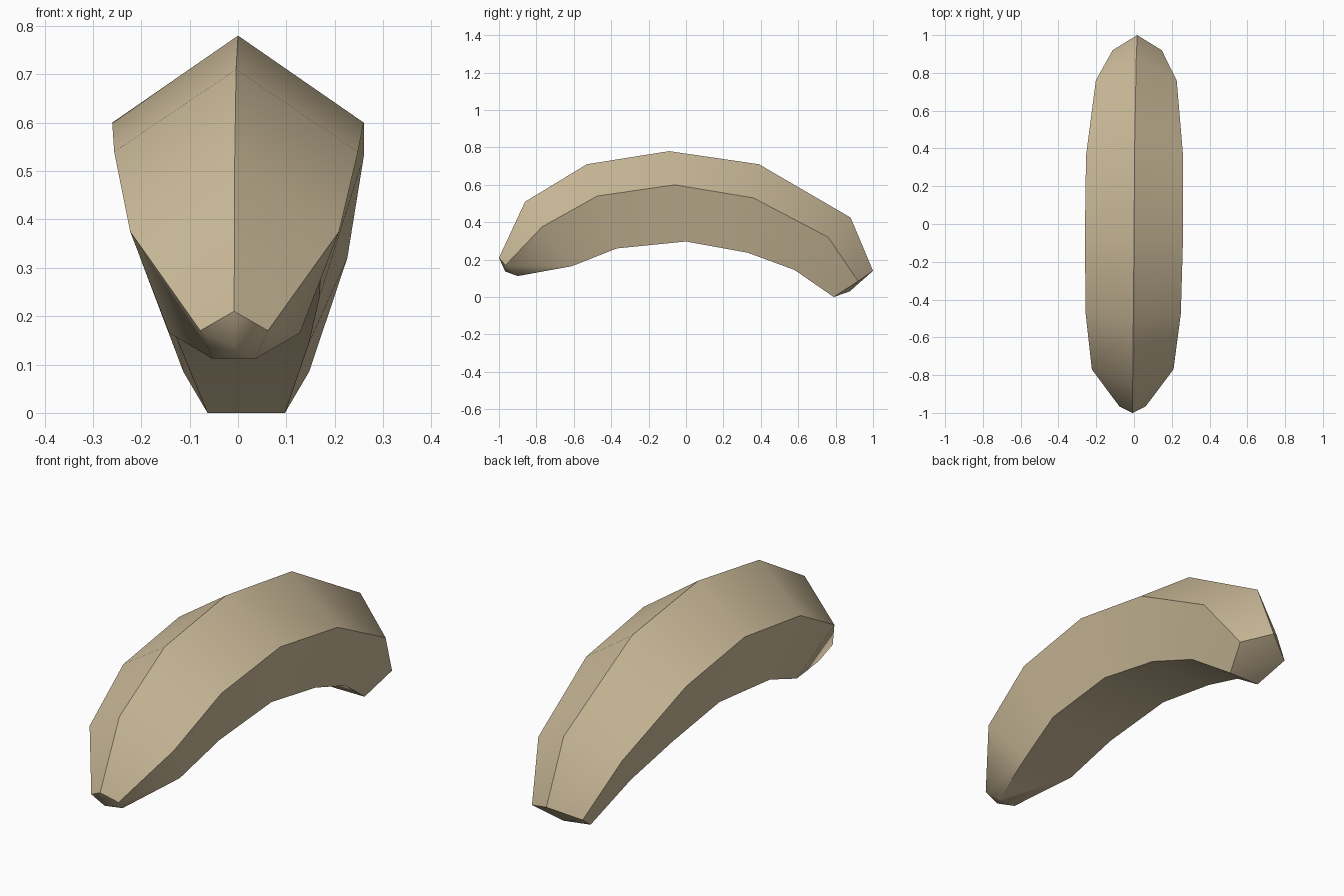
import bpy, bmesh, math

if "Cube" in bpy.data.objects:
    bpy.data.objects.remove(bpy.data.objects["Cube"])

# Curved five-sided fruit, lofted through seven pentagon sections
# ridge (y, z) | side (y, z, half width) | underside (y, z, half width) | x centre
SECTIONS = [
    ((-1.00, 0.21), (-0.965, 0.17, 0.07), (-0.90, 0.112, 0.045), -0.008),
    ((-0.86, 0.51), (-0.77, 0.375, 0.216), (-0.61, 0.165, 0.135), -0.007),
    ((-0.53, 0.71), (-0.475, 0.54, 0.252), (-0.37, 0.26, 0.168), -0.004),
    ((-0.09, 0.78), (-0.06, 0.60, 0.26), (0.00, 0.297, 0.172), 0.0),
    ((0.39, 0.71), (0.36, 0.53, 0.257), (0.33, 0.237, 0.165), 0.003),
    ((0.88, 0.425), (0.76, 0.32, 0.214), (0.58, 0.145, 0.135), 0.012),
    ((1.00, 0.14), (0.92, 0.085, 0.13), (0.79, 0.00, 0.08), 0.017),
]
TIPS = [(-0.008, -0.967, 0.137), (0.017, 0.875, 0.03)]

skin = bpy.data.materials.new("tan skin")
skin.diffuse_color = (0.62, 0.51, 0.33, 1)
skin.use_nodes = True
skin.node_tree.nodes["Principled BSDF"].inputs["Base Color"].default_value = skin.diffuse_color

bm = bmesh.new()
rings = []
for (ry, rz), (sy, sz, sw), (by, bz, bw), cx in SECTIONS:
    pts = [(cx, ry, rz), (cx + sw, sy, sz), (cx + bw, by, bz),
           (cx - bw, by, bz), (cx - sw, sy, sz)]
    rings.append([bm.verts.new(p) for p in pts])

# Long sides
for a, b in zip(rings, rings[1:]):
    for i in range(5):
        j = (i + 1) % 5
        bm.faces.new((a[i], a[j], b[j], b[i]))

# Slightly domed ends
for ring, tip in ((rings[0], TIPS[0]), (rings[-1], TIPS[1])):
    centre = bm.verts.new(tip)
    for i in range(5):
        bm.faces.new((ring[i], ring[(i + 1) % 5], centre))

bmesh.ops.recalc_face_normals(bm, faces=bm.faces[:])
mesh = bpy.data.meshes.new("curved_fruit")
bm.to_mesh(mesh)
bm.free()
mesh.materials.append(skin)

fruit = bpy.data.objects.new("curved_fruit", mesh)
bpy.context.collection.objects.link(fruit)
bpy.context.view_layer.objects.active = fruit
fruit.select_set(True)
# Smooth along the length, crisp along the ridges
bpy.ops.object.shade_smooth_by_angle(angle=math.radians(46))
